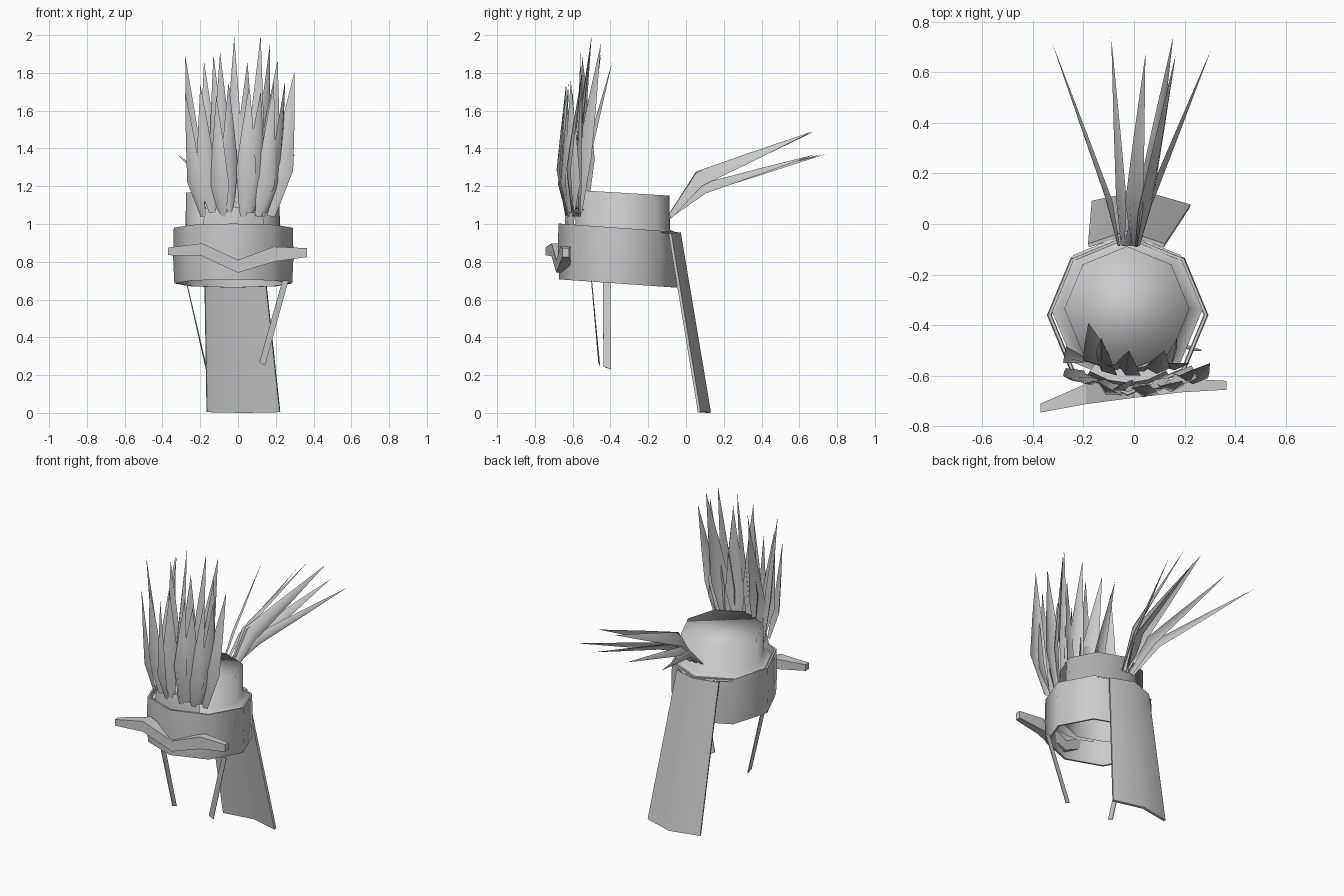
import bpy, math, random
from mathutils import Vector as V, Matrix

if "Cube" in bpy.data.objects:
    bpy.data.objects.remove(bpy.data.objects["Cube"])
random.seed(4)


def smooth_by(ob, angle):
    bpy.ops.object.select_all(action='DESELECT')
    ob.select_set(True)
    bpy.context.view_layer.objects.active = ob
    bpy.ops.object.shade_smooth_by_angle(angle=math.radians(angle))


def make(name, verts, faces, smooth=40, thick=0, offset=-1):
    me = bpy.data.meshes.new(name)
    me.from_pydata([tuple(v) for v in verts], [], faces)
    me.update()
    ob = bpy.data.objects.new(name, me)
    bpy.context.collection.objects.link(ob)
    bpy.context.view_layer.objects.active = ob
    if thick:
        m = ob.modifiers.new("thickness", 'SOLIDIFY')
        m.thickness, m.offset = thick, offset
        bpy.ops.object.modifier_apply(modifier=m.name)
    smooth_by(ob, smooth)
    return ob


def ring(name, cx, cy, levels, slope, a0=0, sides=8, count=8, cap=False, smooth=50, thick=0):
    """Faceted wall through (radius, z) levels, tilted down toward the back."""
    n = count if count == sides else count + 1
    verts, faces = [], []
    for r, z in levels:
        for i in range(n):
            a = a0 + i * math.tau / sides
            y = r * math.sin(a)
            verts.append((cx + r * math.cos(a), cy + y, z + slope * y))
    for l in range(len(levels) - 1):
        for i in range(count):
            j = (i + 1) % n
            faces.append((l * n + i, l * n + j, (l + 1) * n + j, (l + 1) * n + i))
    if cap:
        faces.append(tuple(range((len(levels) - 1) * n, len(levels) * n)))
    return make(name, verts, faces, smooth, thick)


def feather(name, base, mid, tip, width, out, twist=0):
    """Folded blade: narrow root, broad middle, sharp tip."""
    base, mid, tip = V(base), V(mid), V(tip)
    axis = (tip - base).normalized()
    out = Matrix.Rotation(twist, 3, axis) @ V(out).normalized()
    side = axis.cross(out).normalized()
    verts = []
    for p, w in ((base, width * .35), (mid, width), (mid.lerp(tip, .45), width * .6)):
        verts += [p - side * w / 2, p + out * w * .25, p + side * w / 2]
    verts.append(tip)
    faces = [(a + k, a + k + 1, a + k + 4, a + k + 3) for a in (0, 3) for k in (0, 1)]
    faces += [(6, 7, 9), (7, 8, 9)]
    make(name, verts, faces, 60)


# Head band, and the inner cap with its ledge meeting the band
ring("head_band", -.025, -.36, [(.312, .685), (.319, .83), (.315, .98)], -.07, thick=.012)
ring("cap", -.028, -.335, [(.30, .965), (.250, .985), (.247, 1.165)], -.06, cap=True, smooth=100)
ring("cap_lining", -.03, -.325, [(.235, .80), (.245, .98)], -.06)

# Feather holder behind the front of the band
ring("feather_holder", -.025, -.36, [(.275, .83), (.282, 1.0), (.268, 1.07), (.20, 1.06)], -.07,
     a0=math.radians(236), sides=21, count=4)

# Brow ornament: chevron bar as (x, front y, depth, bottom z, top z)
bar = [(-.37, -.745, .035, .835, .875), (-.19, -.712, .08, .83, .898), (0, -.687, .06, .742, .81),
       (.19, -.665, .055, .80, .88), (.365, -.655, .035, .825, .872)]
verts, faces = [], [(0, 1, 2, 3), (19, 18, 17, 16)]
for x, y, d, z0, z1 in bar:
    verts += [(x, y, z0), (x, y, z1), (x, y + d, z1), (x, y + d, z0)]
for s in range(0, 16, 4):
    faces += [(s + k, s + 4 + k, s + 4 + (k + 1) % 4, s + (k + 1) % 4) for k in range(4)]
make("brow_ornament", verts, faces, 20)

# Neck cloth hanging at the back
make("neck_cloth",
     [(-.18, -.085, .95), (-.03, -.035, .955), (.12, -.085, .95),
      (-.165, .085, .005), (.03, .125, .001), (.222, .07, .005)],
     [(1, 0, 3, 4), (2, 1, 4, 5)], 50, .015, 0)

# Hanging straps
for name, pts in (("left_strap", [(-.272, -.44, .69), (-.272, -.40, .69), (-.168, -.397, .23), (-.168, -.437, .245)]),
                  ("right_strap", [(.235, -.50, .70), (.267, -.50, .70), (.143, -.457, .25), (.113, -.462, .268)])):
    make(name, pts, [(0, 1, 2, 3)], 40, .005, 0)

# Front crest rows: (tip x, tip y, tip z)
front = [(-.28, -.6, 1.70), (-.20, -.63, 1.74), (-.115, -.64, 1.68), (-.05, -.635, 1.75),
         (.06, -.635, 1.74), (.12, -.64, 1.70), (.19, -.62, 1.75), (.25, -.61, 1.76), (.30, -.55, 1.81)]
rear = [(-.28, -.55, 1.89), (-.18, -.39, 1.86), (-.13, -.45, 1.90), (-.095, -.56, 1.91), (-.02, -.5, 1.99),
        (.05, -.56, 1.86), (.12, -.5, 2.0), (.17, -.45, 1.96), (.21, -.55, 1.87)]
for row, (tips, y0, bulge, mz) in enumerate(((front, -.63, -.66, 1.25), (rear, -.575, -.575, 1.31))):
    for i, (x, y, z) in enumerate(tips):
        bx = x * .62 - .01
        curve = 1.2 * bx * bx
        base = (bx, y0 + curve, 1.04 + .02 * (i % 2))
        mid = (x * .80 - .005, bulge + curve * 1.5 + (.02 if i % 2 else 0), mz + random.uniform(-.05, .06))
        feather("crest_feather_%d_%d" % (row, i), base, mid, (x, y, z), .10 + .008 * (i % 3),
                (x * 1.5, -1, 0), random.uniform(.2, .6) * (1 if i % 2 else -1))

# Back plume: (middle, tip, width, twist)
plume = [((-.10, .10, 1.19), (-.325, .72, 1.37), .05, -.8), ((-.05, .10, 1.19), (-.09, .74, 1.37), .06, -.7),
         ((.045, .10, 1.19), (.155, .74, 1.37), .085, .5), ((.065, .10, 1.19), (.305, .69, 1.37), .065, .9),
         ((.0, .07, 1.24), (.045, .67, 1.485), .10, -.8), ((.045, .07, 1.24), (.165, .67, 1.49), .10, .9)]
for i, (mid, tip, w, tw) in enumerate(plume):
    feather("plume_feather_%d" % i, (-.06 + .015 * i, -.085, 1.04), mid, tip, w, (mid[0] * 2, -.35, 1), tw)
